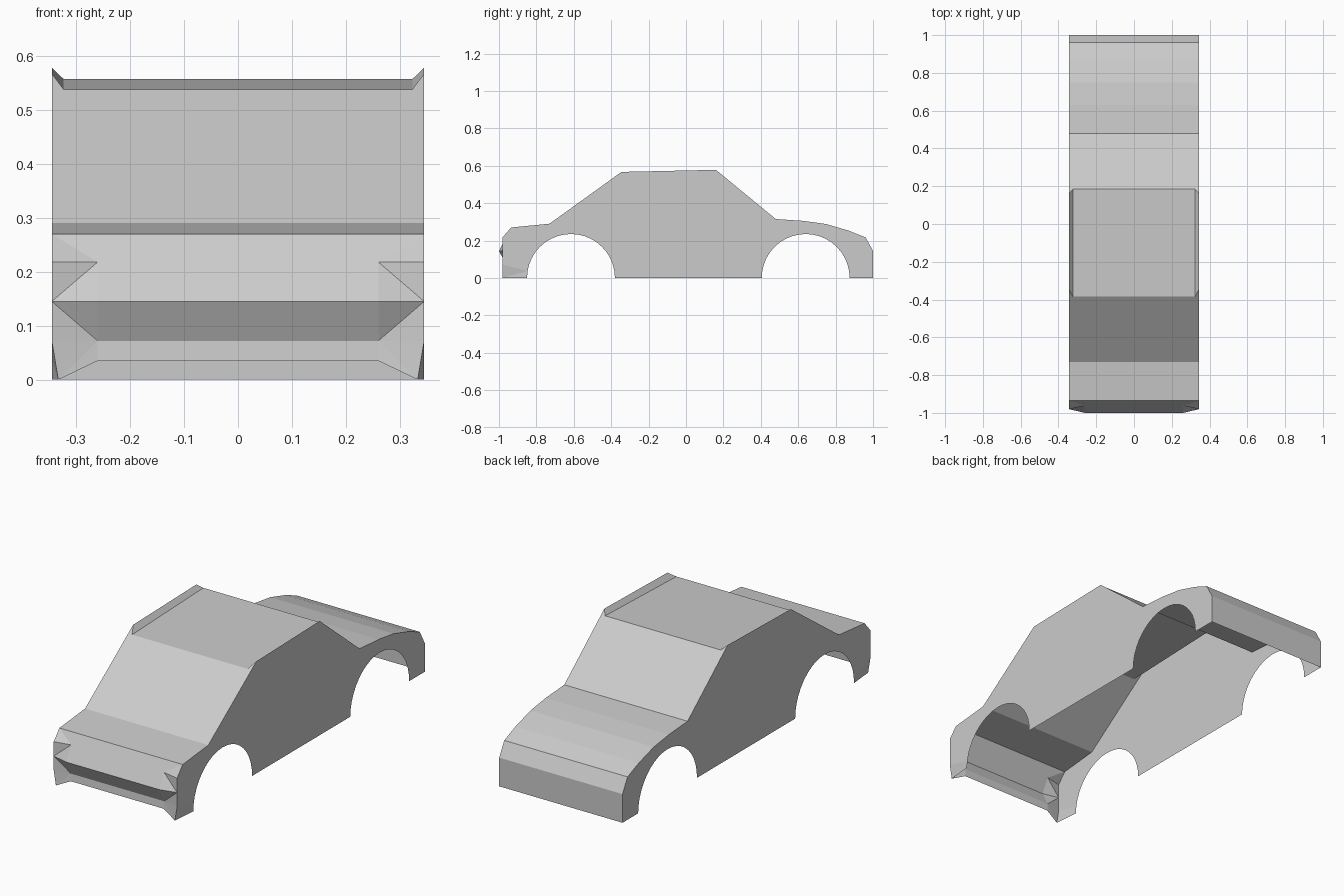
import bpy
import bmesh
from math import cos, sin, pi

if "Cube" in bpy.data.objects:
    bpy.data.objects.remove(bpy.data.objects["Cube"], do_unlink=True)

W = 0.345            # half width of the body
ARCH_R = 0.235       # wheel arch radius
ARCH_STEPS = 20

grey = bpy.data.materials.new("body_grey")
grey.use_nodes = True
grey.diffuse_color = (0.6, 0.6, 0.6, 1)
grey.node_tree.nodes["Principled BSDF"].inputs["Base Color"].default_value = (0.6, 0.6, 0.6, 1)

bm = bmesh.new()


def face(*points):
    return bm.faces.new([bm.verts.new(p) for p in points])


def strips(profile):
    """Panels running from the centre line out to the body side."""
    for (y0, z0), (y1, z1) in zip(profile, profile[1:]):
        face((0, y0, z0), (W, y0, z0), (W, y1, z1), (0, y1, z1))


def arch(centre):
    """Wheel arch outline from its rear foot to its front foot."""
    steps = [pi * i / ARCH_STEPS for i in range(ARCH_STEPS + 1)]
    return [(centre + ARCH_R * cos(a), ARCH_R * sin(a)) for a in steps]


# Profile points shared by the panels (y, z)
hood = [(-0.935, 0.27), (-0.73, 0.29)]
roof_front, roof_back = (-0.345, 0.567), (0.16, 0.578)
tail = [(0.48, 0.315), (0.63, 0.305), (0.75, 0.288), (0.87, 0.253),
        (0.96, 0.217), (1.0, 0.145), (1.0, 0)]
nose_top, nose_mid, nose_low = (-0.98, 0.218), (-0.98, 0.145), (-0.98, 0.072)
front_arch, rear_arch = arch(-0.615), arch(0.64)

# Side panel with both wheel arches cut out
outline = [nose_low, nose_mid, nose_top, *hood, roof_front, roof_back,
           *tail, *rear_arch, *front_arch[:-1]]
face(*[(W, y, z) for y, z in outline])

# Tucked-in lower front corner of the side
corner = (0.333, -0.98, 0)
low = (W, *nose_low)
arch_end, arch_foot = [(W, y, z) for y, z in front_arch[-2:]]
face(low, arch_end, corner)
face(arch_end, arch_foot, corner)

# Hood, rear deck and tail
strips(hood)
strips(tail)

# Windscreen, rear window, sunken roof and its raised side rail
I = 0.323
front_in, back_in = (-0.385, 0.538), (0.185, 0.557)
face((0, *hood[1]), (W, *hood[1]), (W, *roof_front), (I, *front_in), (0, *front_in))
face((0, *tail[0]), (W, *tail[0]), (W, *roof_back), (I, *back_in), (0, *back_in))
face((0, *front_in), (I, *front_in), (I, *back_in), (0, *back_in))
face((I, *front_in), (W, *roof_front), (W, *roof_back), (I, *back_in))

# Nose: a centre ridge that tapers to the corners
N = 0.26
centre = [(-0.962, 0.218), (-1.0, 0.145), (-0.962, 0.072), (-0.965, 0.035)]
for a, b in zip(centre, centre[1:]):
    face((0, *a), (N, *a), (N, *b), (0, *b))
upper, ridge, lower, lip = [(N, *p) for p in centre]
top, mid, edge = (W, *nose_top), (W, *nose_mid), (W, *hood[0])
face((0, *hood[0]), edge, upper, (0, *centre[0]))
face(edge, top, upper)
face(upper, top, mid)
face(upper, mid, ridge)
face(ridge, mid, lower)
face(lower, mid, low)
face(lower, low, corner)
face(lower, corner, lip)

# Weld the panels and point all faces outward
bmesh.ops.remove_doubles(bm, verts=bm.verts, dist=0.0005)
bmesh.ops.recalc_face_normals(bm, faces=bm.faces)
side = max(bm.faces, key=lambda f: len(f.verts))
if side.normal.x < 0:
    bmesh.ops.reverse_faces(bm, faces=bm.faces)

mesh = bpy.data.meshes.new("body_shell")
bm.to_mesh(mesh)
bm.free()
mesh.materials.append(grey)
body = bpy.data.objects.new("body_shell", mesh)
bpy.context.collection.objects.link(body)

# Second half of the body
mirror = body.modifiers.new("mirror", "MIRROR")
mirror.use_axis[0] = True
mirror.merge_threshold = 0.0005
